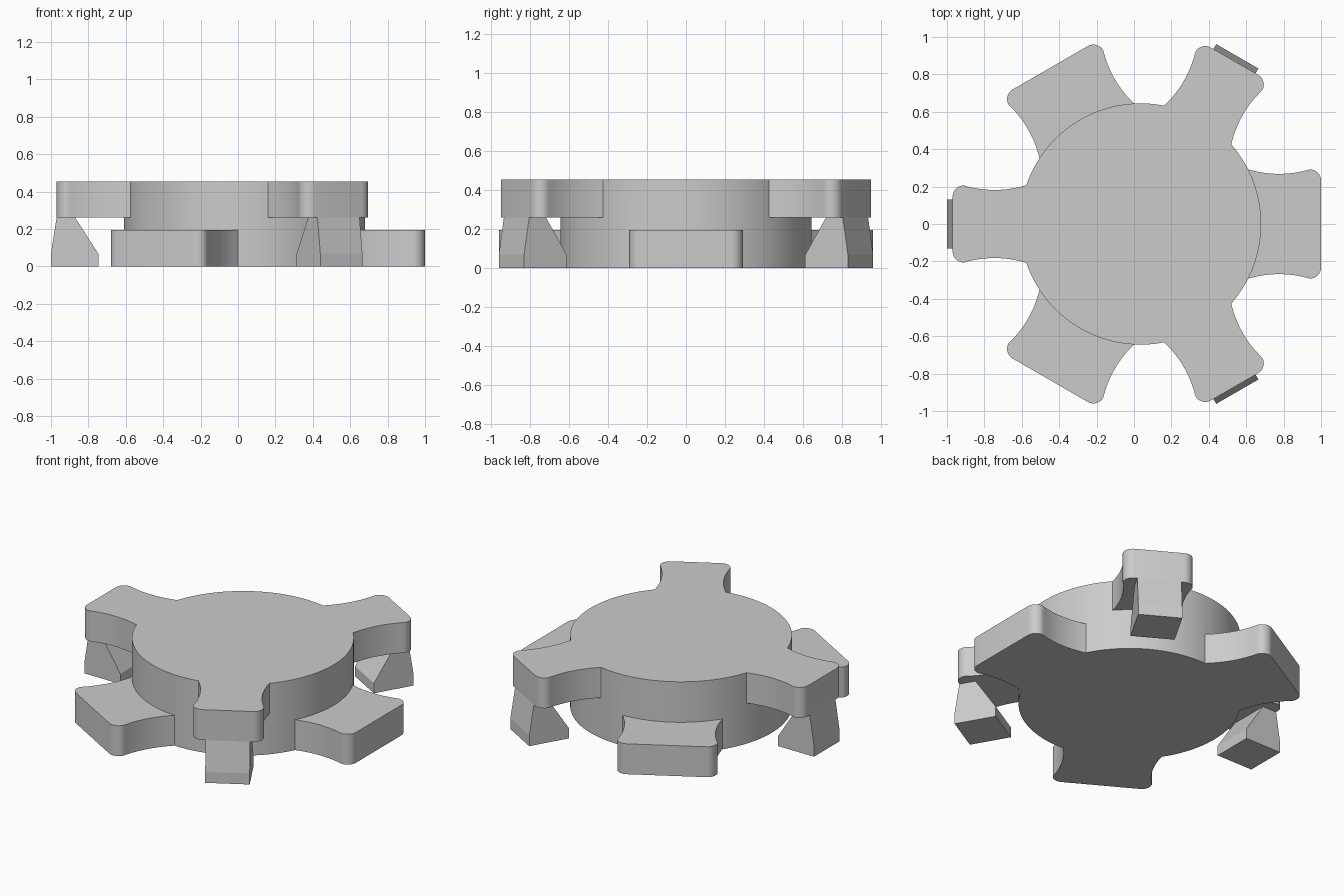
import bpy, bmesh
from math import cos, sin, pi, radians
from mathutils import Matrix

cube = bpy.data.objects.get("Cube")
if cube:
    bpy.data.objects.remove(cube, do_unlink=True)

CENTRE = Matrix.Translation((0.035, 0, 0))
RADIUS, HEIGHT, SLAB = 0.645, 0.455, 0.195

grey = bpy.data.materials.new("light grey")
grey.use_nodes = True
colour = (0.6, 0.6, 0.6, 1)
grey.diffuse_color = colour
grey.node_tree.nodes["Principled BSDF"].inputs["Base Color"].default_value = colour


def prism(name, outline, depth, matrix):
    """Extrude a flat outline along its local z and place it."""
    bm = bmesh.new()
    face = bm.faces.new([bm.verts.new((x, y, 0)) for x, y in outline])
    grown = bmesh.ops.extrude_face_region(bm, geom=[face])["geom"]
    bmesh.ops.translate(bm, vec=(0, 0, depth),
                        verts=[v for v in grown if isinstance(v, bmesh.types.BMVert)])
    bmesh.ops.transform(bm, matrix=matrix, verts=bm.verts)
    bmesh.ops.recalc_face_normals(bm, faces=bm.faces)
    mesh = bpy.data.meshes.new(name)
    bm.to_mesh(mesh)
    bm.free()
    mesh.materials.append(grey)
    obj = bpy.data.objects.new(name, mesh)
    bpy.context.collection.objects.link(obj)
    return obj


def tab_outline(reach, waist):
    """Tab pointing along +x with hollow sides and rounded outer corners."""
    flare, r, half = 0.024, 0.06, 0.165
    mid = reach - r - half
    side = [(0.35, waist + flare)]
    for i in range(17):
        u = -1.05 + 2.05 * i / 16
        side.append((mid + half * u, waist + flare * u * u))
    for i in range(1, 9):
        a = pi / 2 * (1 - i / 8)
        side.append((reach - r + r * cos(a), waist + flare - r + r * sin(a)))
    return side + [(x, -y) for x, y in reversed(side)]


def select_only(obj):
    bpy.ops.object.select_all(action='DESELECT')
    obj.select_set(True)
    bpy.context.view_layer.objects.active = obj


# Central drum
circle = [(RADIUS * cos(2 * pi * i / 128), RADIUS * sin(2 * pi * i / 128)) for i in range(128)]
body = prism("hub_body", circle, HEIGHT, CENTRE)

# Three wide tabs at the base, three narrow arms at the top, merged with the drum
for kind, reach, waist, z, angles in (
        ("lower_tab", 0.965, 0.268, 0, (0, 120, 240)),
        ("upper_arm", 1.005, 0.182, HEIGHT - SLAB, (60, 180, 300))):
    for angle in angles:
        place = CENTRE @ Matrix.Rotation(radians(angle), 4, 'Z') @ Matrix.Translation((0, 0, z))
        tab = prism(kind, tab_outline(reach, waist), SLAB, place)
        select_only(body)
        mod = body.modifiers.new("merge", 'BOOLEAN')
        mod.operation, mod.solver, mod.object = 'UNION', 'EXACT', tab
        bpy.ops.object.modifier_apply(modifier=mod.name)
        bpy.data.objects.remove(tab, do_unlink=True)

select_only(body)
bpy.ops.object.shade_smooth_by_angle(angle=radians(30))

# Tapered feet hanging below the upper arms, drawn as a side profile
foot_profile = [(1.005, 0.26), (1.035, 0.07), (1.035, 0), (0.78, 0), (0.78, 0.065), (0.905, 0.26)]
upright = Matrix.Translation((0, 0.13, 0)) @ Matrix.Rotation(pi / 2, 4, 'X')
for name, angle in (("foot_back", 60), ("foot_right", 180), ("foot_front", 300)):
    prism(name, foot_profile, 0.26, CENTRE @ Matrix.Rotation(radians(angle), 4, 'Z') @ upright)
